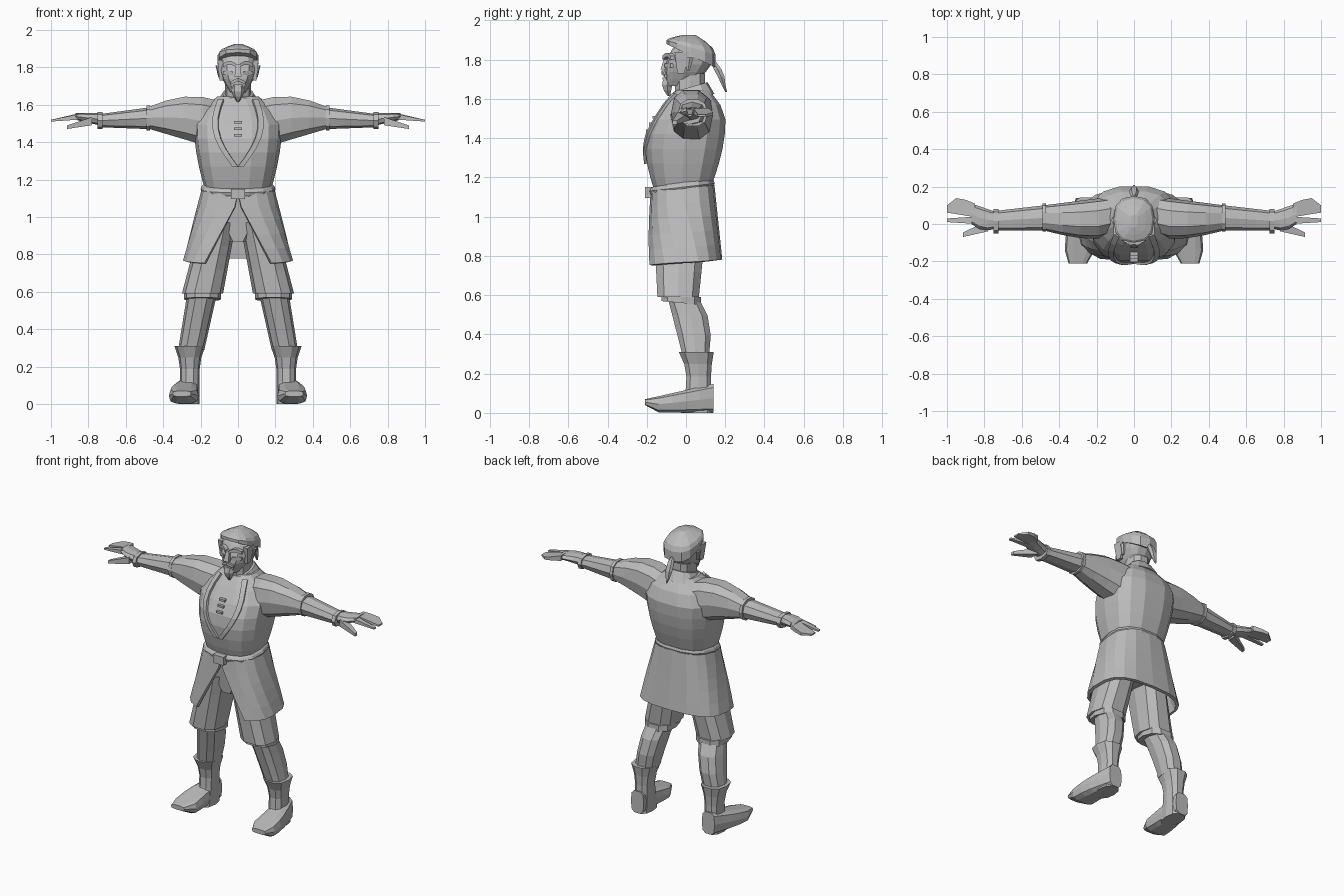
import bpy, bmesh
from math import sin, cos, pi, asin
from mathutils import Vector
from mathutils.bvhtree import BVHTree

if "Cube" in bpy.data.objects:
    bpy.data.objects.remove(bpy.data.objects["Cube"], do_unlink=True)

GREY = (.5, .5, .5, 1)
grey = bpy.data.materials.new("plain_grey")
grey.use_nodes = True
grey.diffuse_color = GREY
shader = next(node for node in grey.node_tree.nodes if node.type == "BSDF_PRINCIPLED")
shader.inputs["Base Color"].default_value = GREY


def finish(name, bm, thickness=0):
    bmesh.ops.recalc_face_normals(bm, faces=bm.faces[:])
    mesh = bpy.data.meshes.new(name)
    bm.to_mesh(mesh)
    bm.free()
    mesh.materials.append(grey)
    obj = bpy.data.objects.new(name, mesh)
    bpy.context.collection.objects.link(obj)
    if thickness:
        modifier = obj.modifiers.new("thickness", "SOLIDIFY")
        modifier.thickness = thickness
        modifier.offset = 0
    return obj


def track(spec, t):
    """A constant, a straight taper (start, end) or a swell (start, top, end, peak)."""
    if not isinstance(spec, tuple):
        return spec
    if len(spec) == 2:
        start, end = spec
        return start + (end - start) * t
    start, top, end, peak = spec
    if t < peak:
        return start + (top - start) * sin(pi / 2 * t / peak)
    return top + (end - top) * (1 - cos(pi / 2 * (t - peak) / (1 - peak)))


def power(value, exponent):
    if abs(value) < 1e-6:
        return 0
    return abs(value) ** exponent * (1 if value > 0 else -1)


def bridge(bm, rows, closed):
    for a, b in zip(rows, rows[1:]):
        for i in range(len(a) if closed else len(a) - 1):
            j = (i + 1) % len(a)
            bm.faces.new((a[i], a[j], b[j], b[i]))


SIDES = dict(x=("inner", "outer"), y=("front", "back"), z=("bottom", "top"))


def part(name, axis, start, end, steps=3, corners=10, roundness=.8, tilt=0, mirror=1, **edges):
    """Loft along one axis; the edges bound the section on the other two axes."""
    if axis == "z":
        edges.setdefault("inner", None)
    bm = bmesh.new()
    rows = []
    turn = pi / 4 if corners == 4 else 0
    across = [other for other in "xyz" if other != axis]
    for step in range(steps + 1):
        t = step / steps
        row = []
        for i in range(corners):
            angle = 2 * pi * i / corners + turn
            point = {axis: start + (end - start) * t}
            for other, wave in zip(across, (cos(angle), sin(angle))):
                low, high = (edges[key] for key in SIDES[other])
                high = track(high, t)
                low = -high if low is None else track(low, t)
                swing = power(wave, roundness)
                point[other] = (low + high) / 2 + (high - low) / 2 * swing
            if tilt:
                point["z"] += track(tilt, t) * swing
            row.append(bm.verts.new((point["x"] * mirror, point["y"], point["z"])))
        rows.append(row)
    bridge(bm, rows, closed=True)
    bm.faces.new(rows[0])
    bm.faces.new(rows[-1])
    return finish(name, bm)


def pair(name, *args, **options):
    part("left_" + name, *args, **options)
    part("right_" + name, *args, mirror=-1, **options)


def box(make, name, *args, **options):
    make(name, *args, corners=4, roundness=.1, **options)


# Jacket body
torso = part("jacket_body", "z", 1.12, 1.645, steps=7, corners=14, roundness=.75,
             outer=(.17, .235, .11, .7), front=(-.16, -.21, -.05, .45), back=(.12, .205, .12, .7))
surface = BVHTree.FromPolygons([v.co for v in torso.data.vertices],
                               [face.vertices[:] for face in torso.data.polygons])


def chest(x, z):
    return surface.ray_cast(Vector((x, -1, z)), Vector((0, 1, 0)))[0]


# Lapels following the chest
for prefix, mirror in (("left", 1), ("right", -1)):
    bm = bmesh.new()
    rows = []
    for step in range(8):
        t = step / 7
        x = track((.075, .105, 0, .35), t)
        rows.append([bm.verts.new(chest(mirror * edge, track((1.62, 1.27), t)))
                     for edge in (x, x + .03)])
    bridge(bm, rows, closed=False)
    finish(prefix + "_lapel", bm, thickness=.03)

# Clasps, belt and buckle
for row, label in enumerate(("lower", "middle", "upper")):
    z = 1.43 + row * .035
    y = chest(0, z).y
    box(part, label + "_clasp", "z", z, z + .014, outer=.022, front=y - .012, back=y + .02)
part("belt", "z", 1.12, 1.18, steps=4, corners=14, tilt=.02, outer=(.18, .2, .18, .5),
     front=(-.17, -.19, -.16, .5), back=(.13, .15, .13, .5))
box(part, "buckle", "z", 1.095, 1.15, outer=.04, front=-.21, back=-.17)

# Open-fronted coat skirt
bm = bmesh.new()
rows = []
COLUMNS, BOXY = 16, .7
for step in range(6):
    t = step / 5
    half, front, back = (track(edge, t) for edge in ((.185, .285), (-.17, -.195), (.135, .175)))
    opening = asin((max(0, t - .12) / 5 / half) ** (1 / BOXY))
    row = []
    for column in range(COLUMNS + 1):
        angle = track((opening, 2 * pi - opening), column / COLUMNS)
        y = (front + back) / 2 - (back - front) / 2 * power(cos(angle), BOXY)
        hem = track((1.13, .75), t) + .015 * (1 - cos(angle))
        row.append(bm.verts.new((half * power(sin(angle), BOXY), y, hem)))
    rows.append(row)
bridge(bm, rows, closed=False)
finish("coat_skirt", bm, thickness=.02)

# Trousers
part("trouser_seat", "z", .87, 1.1, outer=(.07, .17, .17, .3), front=(-.13, -.16), back=.11)
pair("trouser_leg", "z", .97, .59, inner=(.01, .08), outer=(.2, .3),
     front=(-.17, -.15), back=(.11, .07))
pair("knee_band", "z", .56, .6, steps=2, tilt=-.01, inner=.09, outer=.29, front=-.13, back=.08)

# Shins, boots and upturned feet
pair("shin", "z", .6, .29, inner=(.11, .18), outer=(.27, .32),
     front=(-.1, -.02), back=(.06, .13, .12, .6))
pair("boot_shaft", "z", .31, 0, steps=5, inner=(.175, .205, .205, .4), outer=(.34, .31, .32, .4),
     front=(-.04, 0, -.03, .4), back=(.145, .13, .14, .4))
pair("boot_foot", "y", .14, -.21, steps=5, roundness=.6, inner=(.215, .21, .25, .8),
     outer=(.31, .37, .35, .8), bottom=(0, 0, .04, .75), top=(.15, .07))

# Arms
pair("sleeve", "x", .09, .48, steps=4, front=(-.05, -.08, -.035, .3), back=(.15, .1),
     bottom=(1.35, 1.47), top=(1.625, 1.65, 1.59, .4))
pair("sleeve_cuff", "x", .47, .49, front=-.04, back=.11, bottom=1.46, top=1.6, steps=1)
pair("forearm", "x", .48, .74, corners=8, front=-.035, back=(.1, .07),
     bottom=(1.47, 1.48), top=(1.585, 1.55))
pair("wrist_band", "x", .725, .75, corners=8, front=-.05, back=.08, bottom=1.47, top=1.56, steps=1)

# Hands
pair("palm", "x", .74, .87, corners=8, front=(-.025, -.035, 0, .4), back=(.065, .11),
     bottom=(1.49, 1.52), top=1.555)
box(pair, "fingers", "x", .85, 1, front=(.035, .06), back=(.11, .14, .1, .7),
    bottom=(1.52, 1.51), top=(1.555, 1.52))
box(pair, "index_finger", "x", .85, 1, front=(0, .01), back=(.04, .03),
    bottom=(1.52, 1.51), top=(1.55, 1.52))
box(pair, "thumb", "x", .78, .915, front=(-.04, -.07), back=(.02, -.045),
    bottom=(1.49, 1.47), top=(1.535, 1.49))

# Neck, collar, head and hair
part("neck", "z", 1.58, 1.73, outer=.07, front=-.06, back=.1)
part("collar", "z", 1.6, 1.66, corners=12, tilt=.025, outer=(.125, .085),
     front=(-.085, -.065), back=(.145, .11))
part("head", "z", 1.665, 1.92, steps=7, corners=12, outer=(.04, .105, .02, .6),
     front=(-.1, -.11, -.02, .3), back=(.02, .14, .05, .6))
part("hair", "z", 1.82, 1.925, steps=5, corners=12, tilt=(-.06, 0), outer=(.11, .11, .02, .4),
     front=(-.1, -.1, -.02, .4), back=(.15, .15, .05, .4))
box(pair, "sideburn", "z", 1.73, 1.84, inner=.08, outer=(.1, .11), front=(-.045, -.06), back=(-.01, .03))
part("ponytail", "z", 1.79, 1.635, steps=4, corners=6, outer=(.01, .025, .004, .4),
     front=(.12, .2), back=(.155, .2, .21, .6))

# Face
box(part, "nose", "z", 1.815, 1.75, outer=(.01, .02), front=(-.11, -.13), back=-.08)
box(pair, "brow", "x", .01, .08, front=(-.12, -.08), back=-.05,
    bottom=(1.8, 1.815, 1.8, .5), top=(1.82, 1.835, 1.82, .5))
box(pair, "cheek", "x", .03, .08, front=(-.11, -.08), back=-.05, bottom=1.76, top=1.78)
box(pair, "moustache", "x", 0, .04, front=(-.125, -.11), back=-.08,
    bottom=(1.725, 1.71), top=(1.745, 1.725))
box(part, "lower_lip", "z", 1.7, 1.71, outer=.025, front=-.12, back=-.08)
part("goatee", "z", 1.7, 1.615, corners=6, outer=(.03, .035, .005, .3),
     front=(-.12, -.125, -.095, .3), back=(-.06, -.08))
pair("ear", "z", 1.745, 1.81, corners=6, inner=.09, outer=(.105, .12), front=0, back=(.02, .04))
